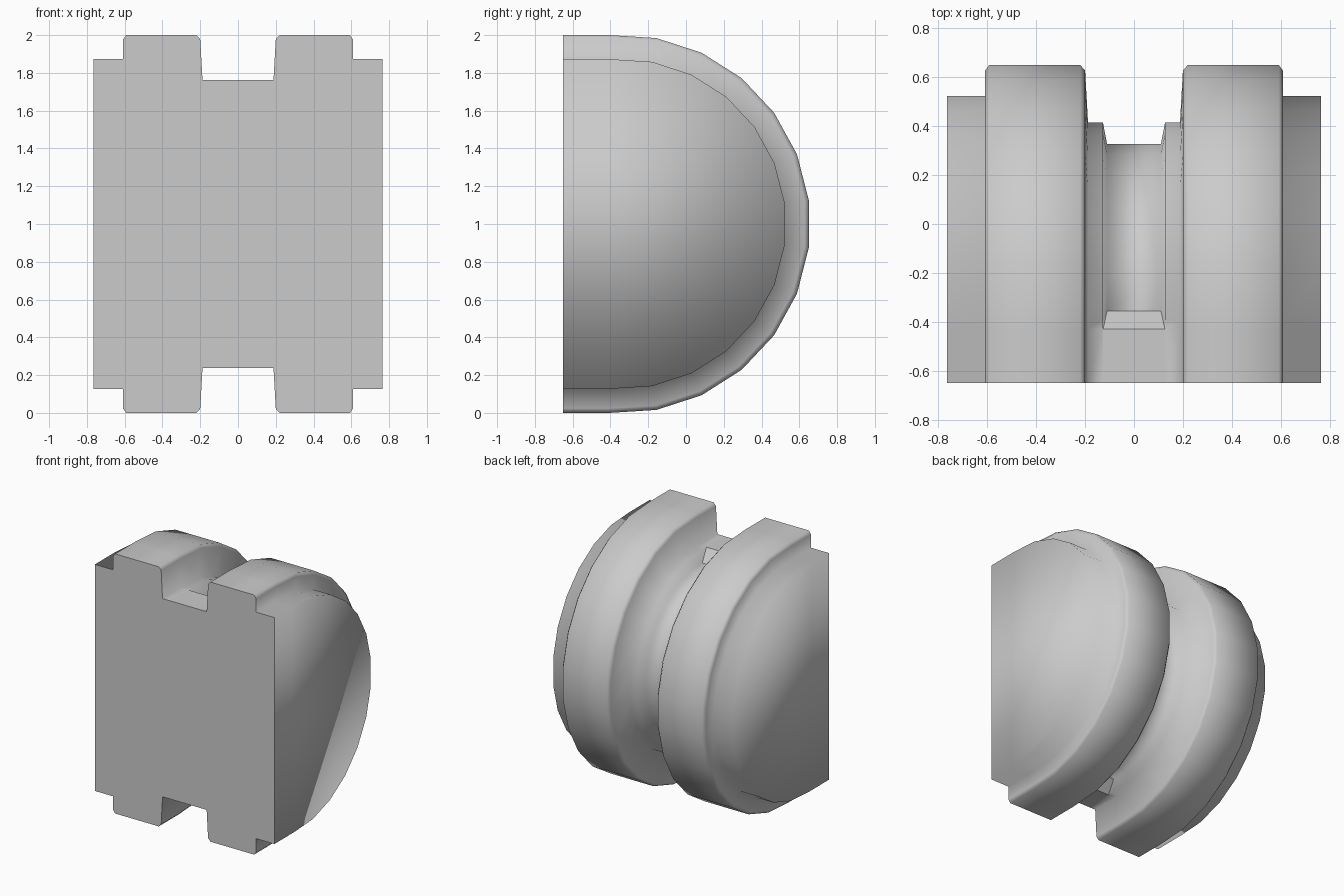
import bpy, bmesh
from math import radians, sin, cos

if "Cube" in bpy.data.objects:
    bpy.data.objects.remove(bpy.data.objects["Cube"])

CY, CZ = -0.344, 1.0        # axis of the round part
FRONT, STOP = -0.65, -0.43  # flat face, start of the groove plug
SHELF, GROOVE = 0.765, 0.676

# half cross-section: (x, radius), from hub side to groove centre
half = [(0.765, 0.874), (0.61, 0.874), (0.61, 0.978), (0.592, 1.002),
        (0.22, 1.002), (0.20, 0.98), (0.188, SHELF), (0.127, SHELF), (0.11, GROOVE)]
profile = [(-x, r) for x, r in half] + half[::-1]
n = len(profile)

bm = bmesh.new()


def front_ring(y, side):
    # straight part behind the flat face; groove is filled to shelf height
    out = []
    for x, r in profile:
        if r == GROOVE:
            r, x = SHELF, (0.127 if x > 0 else -0.127) * 0.995
        out.append(bm.verts.new((x, y, CZ + side * r * 0.998)))
    return out


def arc_ring(a):
    out = []
    for x, r in profile:
        y = CY + r * cos(a)
        if r == GROOVE and cos(a) < 0:
            y = -0.355
        out.append(bm.verts.new((x, y, CZ + r * sin(a))))
    return out


# rings: top straight, 25-gon arc, bottom straight
rings = [front_ring(FRONT, 1), front_ring(STOP, 1)]
rings += [arc_ring(radians(93.6 - 14.4 * i)) for i in range(14)]
rings += [front_ring(STOP, -1), front_ring(FRONT, -1)]

for a, b in zip(rings, rings[1:]):
    for i in range(n - 1):
        bm.faces.new((a[i], a[i + 1], b[i + 1], b[i]))

# flat hub sides and flat front face
bm.faces.new([r[0] for r in rings])
bm.faces.new([r[-1] for r in reversed(rings)])
front = bm.faces.new(rings[0] + rings[-1][::-1])
bmesh.ops.recalc_face_normals(bm, faces=bm.faces)

for f in bm.faces:
    f.smooth = True
for e in front.edges:
    e.smooth = False

# crisp edges round the groove plugs
mid = n // 2
for outer, stop, arc in ((rings[0], rings[1], rings[2]), (rings[-1], rings[-2], rings[-3])):
    plug = {outer[mid - 1], outer[mid], stop[mid - 1], stop[mid], arc[mid - 1], arc[mid]}
    for e in bm.edges:
        if e.verts[0] in plug and e.verts[1] in plug:
            e.smooth = False

me = bpy.data.meshes.new("grooved_half_drum")
bm.to_mesh(me)
bm.free()
ob = bpy.data.objects.new("grooved_half_drum", me)
bpy.context.collection.objects.link(ob)
